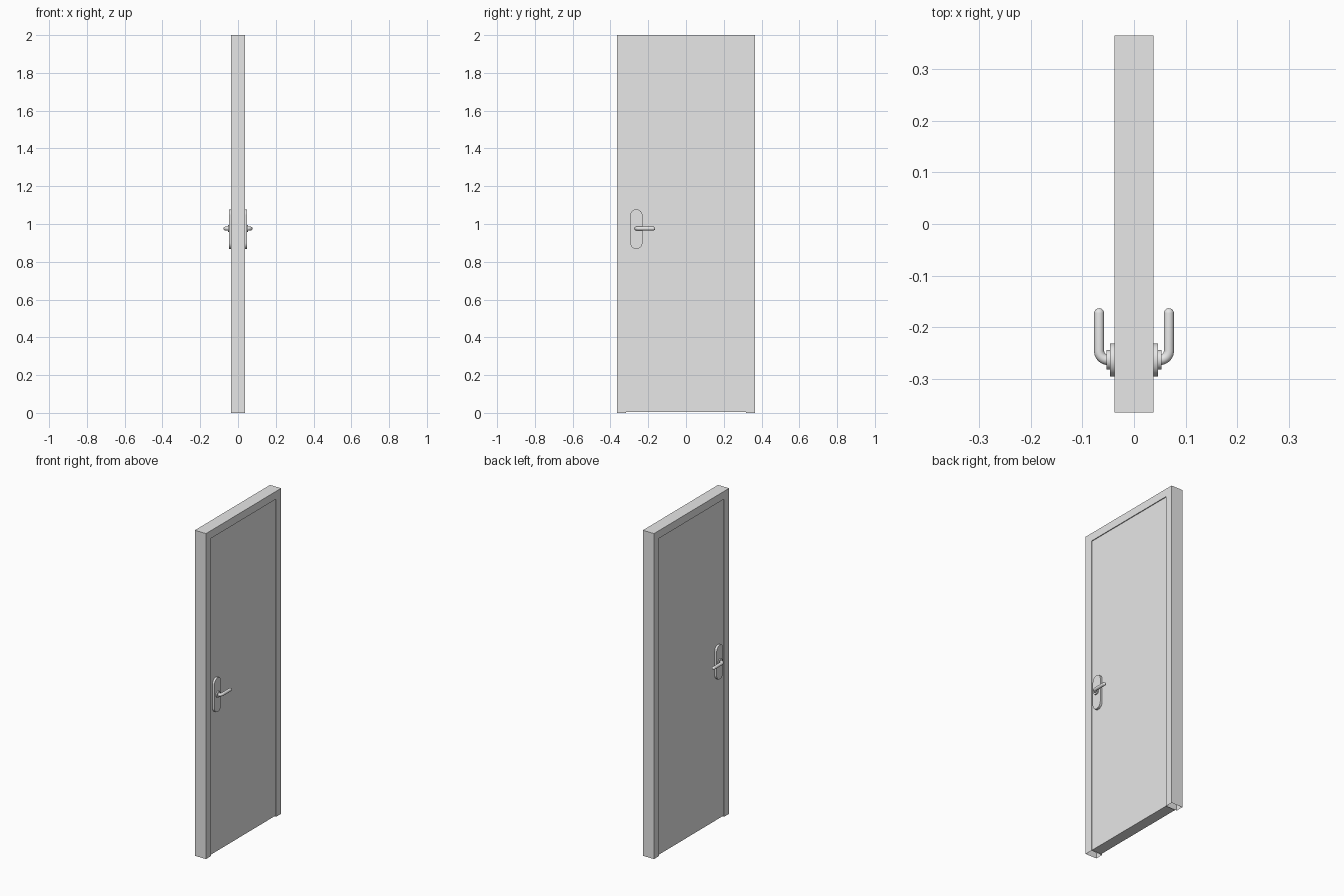
import bpy, bmesh
from math import sin, cos, pi
from mathutils import Vector

if "Cube" in bpy.data.objects:
    bpy.data.objects.remove(bpy.data.objects["Cube"])

paint = bpy.data.materials.new("light_grey")
paint.use_nodes = True
GREY = (0.8, 0.8, 0.8, 1)
paint.diffuse_color = GREY
paint.node_tree.nodes["Principled BSDF"].inputs["Base Color"].default_value = GREY

HALF_W, HALF_T, HEIGHT = 0.365, 0.038, 2.0
JAMB, RECESS, GAP = 0.048, 0.005, 0.005
HANDLE_Y, LEVER_Z = -0.263, 0.976


def finish(name, bm, smooth=False):
    bmesh.ops.recalc_face_normals(bm, faces=bm.faces)
    mesh = bpy.data.meshes.new(name)
    bm.to_mesh(mesh)
    bm.free()
    mesh.materials.append(paint)
    obj = bpy.data.objects.new(name, mesh)
    bpy.context.collection.objects.link(obj)
    if smooth:
        bpy.ops.object.select_all(action='DESELECT')
        obj.select_set(True)
        bpy.context.view_layer.objects.active = obj
        bpy.ops.object.shade_smooth_by_angle(angle=pi / 5)
    return obj


def loft(name, rings, smooth=True):
    """Skin equal rings of points and cap both ends."""
    bm = bmesh.new()
    loops = [[bm.verts.new(p) for p in ring] for ring in rings]
    n = len(loops[0])
    for a, b in zip(loops, loops[1:]):
        for i in range(n):
            j = (i + 1) % n
            bm.faces.new((a[i], a[j], b[j], b[i]))
    bm.faces.new(loops[0])
    bm.faces.new(loops[-1])
    return finish(name, bm, smooth)


def mirrored(obj):
    mod = obj.modifiers.new("Both sides", 'MIRROR')
    mod.use_axis[0] = True
    return obj


# Frame: an upside-down U, hollow with open feet
inner = HALF_W - JAMB
outline = [(-HALF_W, 0), (-HALF_W, HEIGHT), (HALF_W, HEIGHT), (HALF_W, 0),
           (inner, 0), (inner, HEIGHT - JAMB), (-inner, HEIGHT - JAMB), (-inner, 0)]
bm = bmesh.new()
face = bm.faces.new([bm.verts.new((-HALF_T, y, z)) for y, z in outline])
ext = bmesh.ops.extrude_face_region(bm, geom=[face], use_keep_orig=True)
bmesh.ops.translate(bm, vec=(2 * HALF_T, 0, 0),
                    verts=[g for g in ext["geom"] if isinstance(g, bmesh.types.BMVert)])
feet = [f for f in bm.faces if all(v.co.z < 0.001 for v in f.verts)]
bmesh.ops.delete(bm, geom=feet, context='FACES_ONLY')
finish("door_frame", bm)

# Leaf, set back a little on both sides
depth, top = HALF_T - RECESS, HEIGHT - JAMB
corners = [(-depth, -inner), (depth, -inner), (depth, inner), (-depth, inner)]
loft("door_leaf", [[(x, y, z) for x, y in corners] for z in (GAP, top)], smooth=False)


# Backplate: upright rounded slot
def slot(x, r, z_low, z_high, n=16):
    ring = []
    for start, z in ((0, z_high - r), (pi, z_low + r)):
        for i in range(n + 1):
            a = start + pi * i / n
            ring.append((x, HANDLE_Y + r * cos(a), z + r * sin(a)))
    return ring


mirrored(loft("handle_plate", [slot(x, 0.032, 0.868, 1.078) for x in (depth, 0.0465)]))


# Collar around the spindle
def disc(x, r, n=32):
    return [(x, HANDLE_Y + r * cos(2 * pi * i / n), LEVER_Z + r * sin(2 * pi * i / n))
            for i in range(n)]


mirrored(loft("handle_collar", [disc(x, 0.019) for x in (0.045, 0.053)]))

# Lever: short stem, quarter bend, straight grip with a round tip
R, BEND, TIP_Y = 0.0098, 0.0175, -0.163
path = [(0.046, HANDLE_Y, 0, R)]
for i in range(11):
    a = pi / 2 * i / 10
    path.append((0.05 + BEND * sin(a), HANDLE_Y + BEND * (1 - cos(a)), a, R))
for i in range(8):
    a = pi / 2 * i / 7.2
    path.append((0.05 + BEND, TIP_Y - R + R * sin(a), pi / 2, R * cos(a)))
rings = []
for x, y, turn, r in path:
    side = Vector((-sin(turn), cos(turn), 0))
    centre = Vector((x, y, LEVER_Z))
    rings.append([centre + side * r * cos(2 * pi * i / 20) + Vector((0, 0, r * sin(2 * pi * i / 20)))
                  for i in range(20)])
mirrored(loft("handle_lever", rings))
